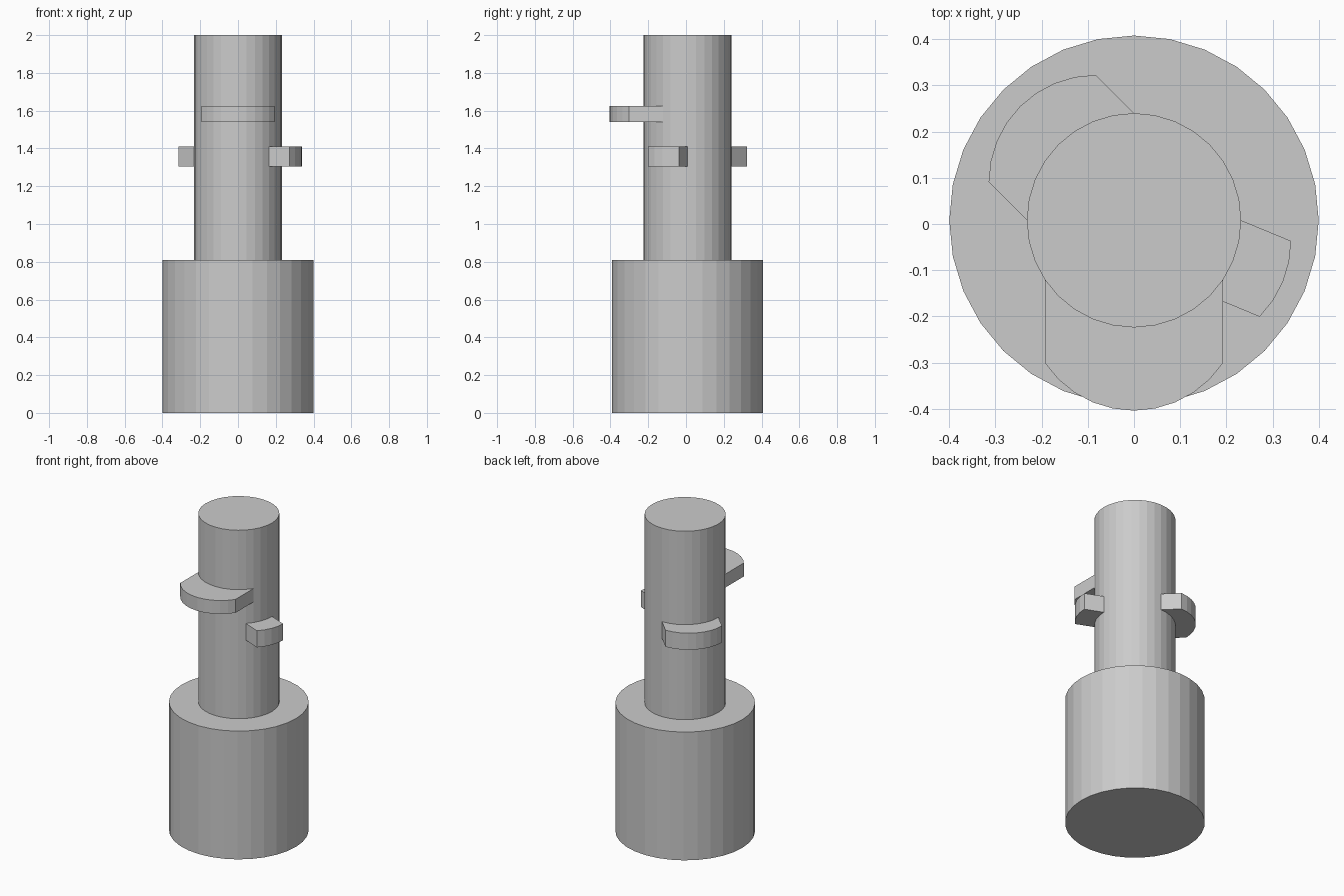
import bpy, bmesh, math
from mathutils import Vector

if "Cube" in bpy.data.objects:
    bpy.data.objects.remove(bpy.data.objects["Cube"])

SIDES = 32
CENTRE_Y = 0.008
BASE_R, SHAFT_R = 0.40, 0.232

# Lathe profile (radius, height): wide base, then shaft with loops at the tab heights
PROFILE = [(BASE_R, 0), (BASE_R, 0.81), (SHAFT_R, 0.81), (SHAFT_R, 1.305),
           (SHAFT_R, 1.41), (SHAFT_R, 1.54), (SHAFT_R, 1.625), (SHAFT_R, 2.0)]

# Tabs: (band of the profile, first side, last side, direction in degrees, length)
TABS = [(3, 8, 15, 135, 0.117),    # back left
        (3, 28, 31, -22.5, 0.117), # right
        (5, 19, 28, -90, 0.18)]    # front

bm = bmesh.new()


def ring(radius, z):
    step = 2 * math.pi / SIDES
    return [bm.verts.new((radius * math.cos(i * step),
                          CENTRE_Y + radius * math.sin(i * step), z))
            for i in range(SIDES)]


# Base and shaft body
rings = [ring(r, z) for r, z in PROFILE]
bands = []
for low, high in zip(rings, rings[1:]):
    bands.append([bm.faces.new((low[i], low[(i + 1) % SIDES],
                                high[(i + 1) % SIDES], high[i]))
                  for i in range(SIDES)])
bm.faces.new(rings[0][::-1])
bm.faces.new(rings[-1])

# Tabs pulled straight out of the shaft wall
for band, first, last, degrees, length in TABS:
    faces = bands[band][first:last + 1]
    result = bmesh.ops.extrude_face_region(bm, geom=faces)
    moved = [v for v in result["geom"] if isinstance(v, bmesh.types.BMVert)]
    a = math.radians(degrees)
    bmesh.ops.translate(bm, verts=moved,
                        vec=Vector((math.cos(a), math.sin(a), 0)) * length)
    leftover = [f for f in faces if f.is_valid]
    if leftover:
        bmesh.ops.delete(bm, geom=leftover, context='FACES')

bmesh.ops.recalc_face_normals(bm, faces=bm.faces[:])
mesh = bpy.data.meshes.new("keyed_shaft")
bm.to_mesh(mesh)
bm.free()
bpy.context.collection.objects.link(bpy.data.objects.new("keyed_shaft", mesh))
